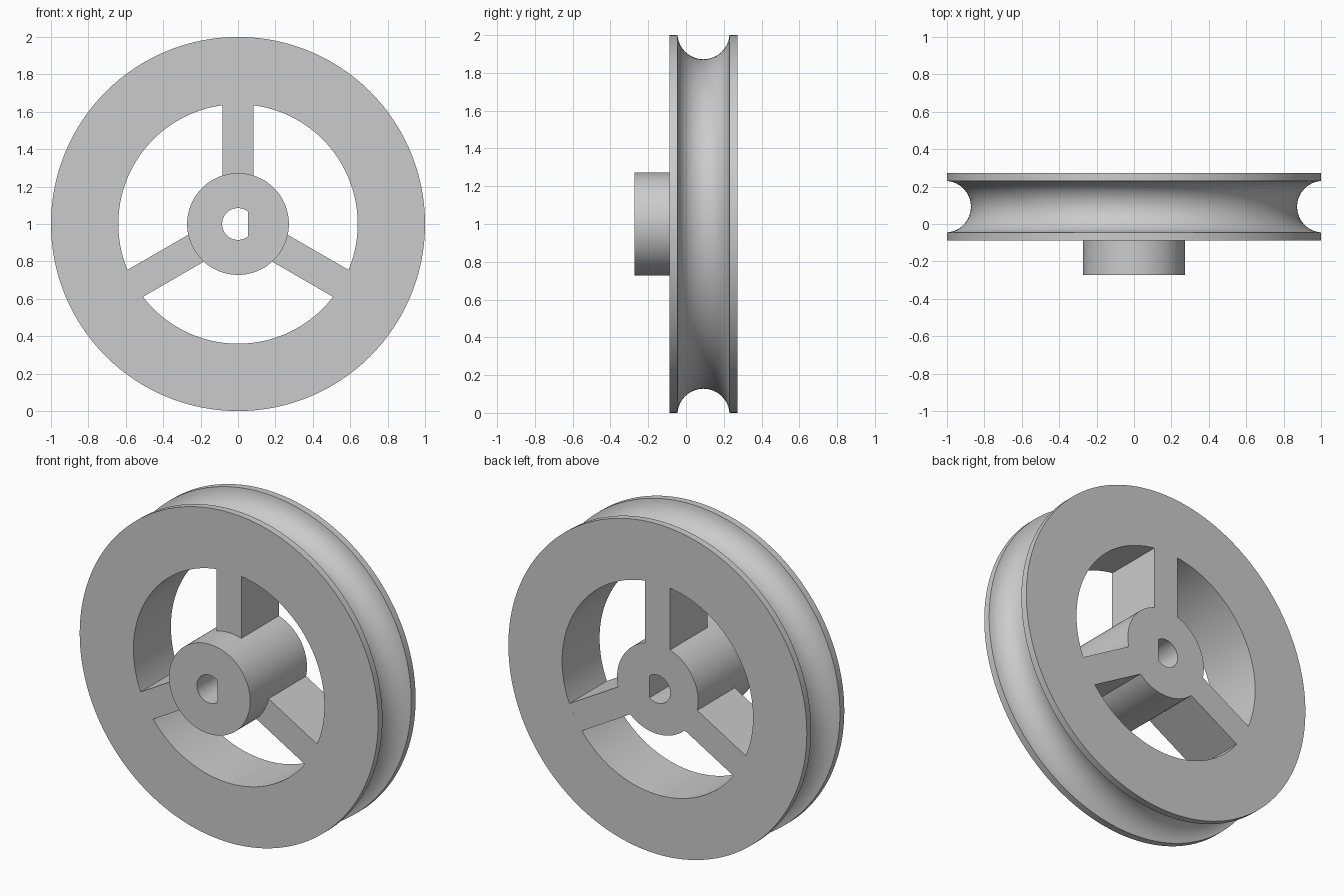
import bpy, bmesh, math
from mathutils import Matrix, Vector

cube = bpy.data.objects.get("Cube")
if cube:
    bpy.data.objects.remove(cube, do_unlink=True)

SEG = 192
STEP = 2 * math.pi / SEG
FRONT, BACK, HUB_FRONT = -0.087, 0.272, -0.272
RIM_R, RIM_IN, HUB_R, BORE_R, SPOKE_HALF = 1.0, 0.64, 0.272, 0.085, 0.083

grey = bpy.data.materials.new("plain grey")
grey.diffuse_color = (0.6, 0.6, 0.6, 1)
grey.use_nodes = True
grey.node_tree.nodes["Principled BSDF"].inputs["Base Color"].default_value = (0.6, 0.6, 0.6, 1)


def loft(name, rings):
    """Join closed rings of points in a loop, the last back to the first."""
    bm = bmesh.new()
    loops = [[bm.verts.new(p) for p in ring] for ring in rings]
    for a, b in zip(loops, loops[1:] + loops[:1]):
        for i in range(len(a)):
            j = (i + 1) % len(a)
            bm.faces.new((a[i], a[j], b[j], b[i]))
    return finish(name, bm)


def finish(name, bm):
    bmesh.ops.recalc_face_normals(bm, faces=bm.faces)
    mesh = bpy.data.meshes.new(name)
    bm.to_mesh(mesh)
    bm.free()
    mesh.materials.append(grey)
    obj = bpy.data.objects.new(name, mesh)
    obj.location.z = 1
    bpy.context.collection.objects.link(obj)
    bpy.ops.object.select_all(action='DESELECT')
    obj.select_set(True)
    bpy.context.view_layer.objects.active = obj
    bpy.ops.object.shade_smooth_by_angle(angle=math.radians(30))
    return obj


def ring(radius, y):
    """Circle about the axle; radius may be a function of the angle."""
    r = radius if callable(radius) else lambda a: radius
    return [(r(i * STEP) * math.cos(i * STEP), y, r(i * STEP) * math.sin(i * STEP))
            for i in range(SEG)]


# Rim with a round rope groove
mid, groove_r, groove_centre = (FRONT + BACK) / 2, 0.138, RIM_R + 0.01
half = math.acos((groove_centre - RIM_R) / groove_r)
profile = [(RIM_IN, FRONT), (RIM_R, FRONT)]
for i in range(25):
    t = half * (i / 12 - 1)
    profile.append((groove_centre - groove_r * math.cos(t), mid + groove_r * math.sin(t)))
profile += [(RIM_R, BACK), (RIM_IN, BACK)]
loft("rim", [ring(r, y) for r, y in profile])

# Hub with a D-shaped bore, flat on the left side
flat = BORE_R * math.cos(27 * STEP)


def bore(a):
    return min(BORE_R, flat / math.cos(a)) if math.cos(a) > 0.1 else BORE_R


loft("hub", [ring(HUB_R, HUB_FRONT), ring(HUB_R, BACK), ring(bore, BACK), ring(bore, HUB_FRONT)])


# Three spokes with ends curved to meet the hub and rim
def arc(radius, n=12):
    a = math.asin(SPOKE_HALF / radius)
    return [Vector((radius * math.sin(a * (2 * i / n - 1)), FRONT,
                    radius * math.cos(a * (2 * i / n - 1)))) for i in range(n + 1)]


for name, turn in (("top_spoke", 0), ("left_spoke", 120), ("right_spoke", 240)):
    bm = bmesh.new()
    rot = Matrix.Rotation(math.radians(turn), 3, 'Y')
    face = bm.faces.new([bm.verts.new(rot @ p) for p in arc(HUB_R) + arc(RIM_IN)[::-1]])
    extruded = bmesh.ops.extrude_face_region(bm, geom=[face], use_keep_orig=True)
    bmesh.ops.translate(bm, vec=(0, BACK - FRONT, 0),
                        verts=[v for v in extruded["geom"] if isinstance(v, bmesh.types.BMVert)])
    finish(name, bm)
